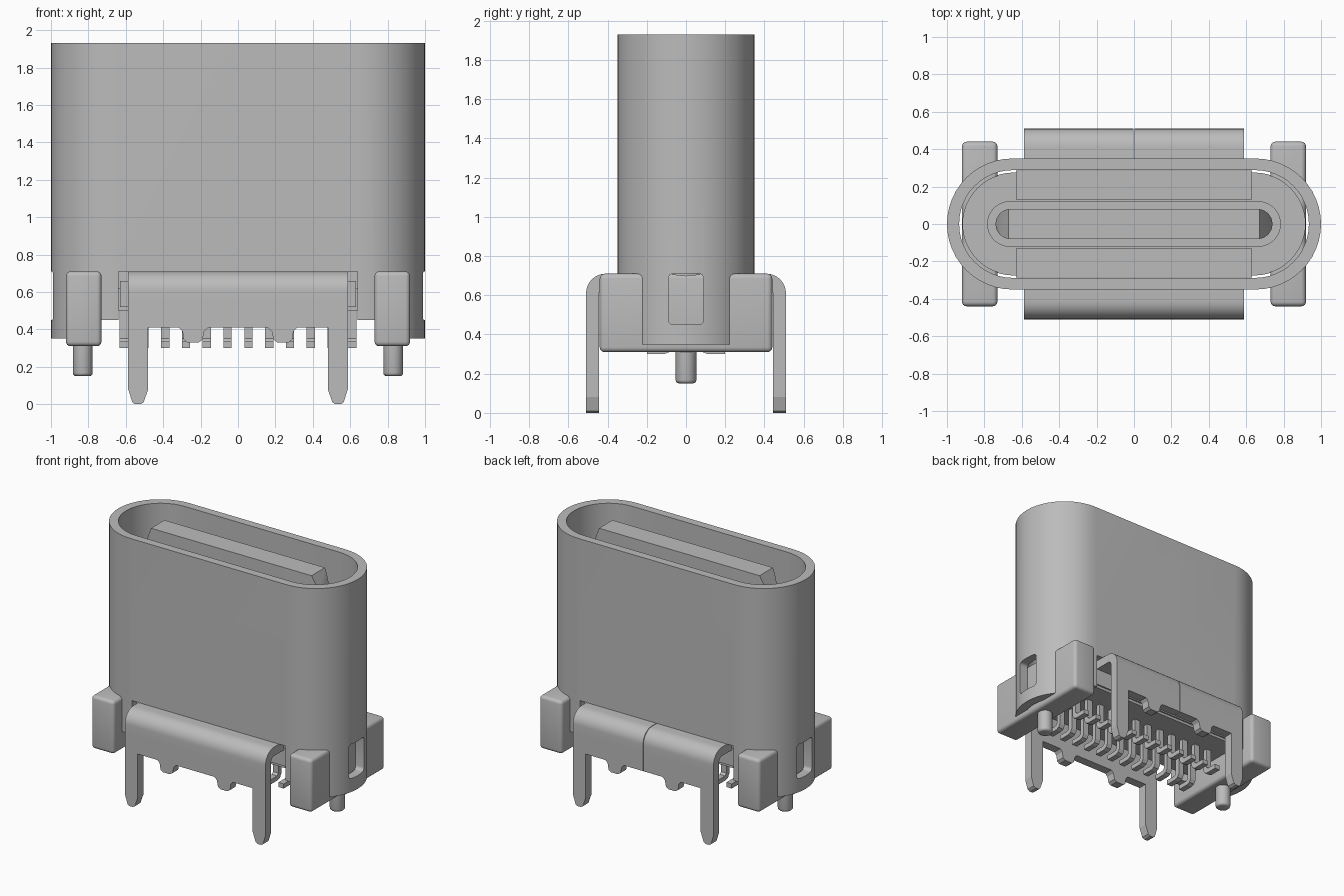
import bpy, bmesh
from math import cos, sin, pi, radians
from mathutils import Vector

if "Cube" in bpy.data.objects:
    bpy.data.objects.remove(bpy.data.objects["Cube"])

grey = bpy.data.materials.new("plain_grey")
grey.use_nodes = True
COLOUR = (0.5, 0.5, 0.5, 1)
grey.diffuse_color = COLOUR
grey.node_tree.nodes["Principled BSDF"].inputs["Base Color"].default_value = COLOUR


def finish(name, bm):
    bmesh.ops.recalc_face_normals(bm, faces=bm.faces)
    me = bpy.data.meshes.new(name)
    bm.to_mesh(me)
    bm.free()
    me.materials.append(grey)
    ob = bpy.data.objects.new(name, me)
    bpy.context.collection.objects.link(ob)
    return ob


def select(ob):
    bpy.ops.object.select_all(action='DESELECT')
    ob.select_set(True)
    bpy.context.view_layer.objects.active = ob


def smooth(ob):
    select(ob)
    bpy.ops.object.shade_smooth_by_angle(angle=radians(32))
    return ob


def prism(name, points, axis, lo, hi):
    """Extrude a 2D outline along an axis: 0 = x, 1 = y, 2 = z."""
    bm = bmesh.new()
    verts = []
    for a, b in points:
        co = [a, b]
        co.insert(axis, lo)
        verts.append(bm.verts.new(co))
    face = bm.faces.new(verts)
    new = bmesh.ops.extrude_face_region(bm, geom=[face])["geom"]
    shift = Vector((0, 0, 0))
    shift[axis] = hi - lo
    bmesh.ops.translate(bm, vec=shift, verts=[v for v in new if isinstance(v, bmesh.types.BMVert)])
    return finish(name, bm)


def rect(x0, x1, y0, y1):
    return [(x0, y0), (x1, y0), (x1, y1), (x0, y1)]


def box(name, x0, x1, y0, y1, z0, z1):
    return prism(name, rect(x0, x1, y0, y1), 2, z0, z1)


def stadium(w, r, n=24):
    right = [(w - r + r * sin(pi * i / n), -r * cos(pi * i / n)) for i in range(n + 1)]
    return right + [(-x, -y) for x, y in right]


def bevel(ob, width, segments=4):
    select(ob)
    mod = ob.modifiers.new("round", 'BEVEL')
    mod.width, mod.segments = width, segments
    bpy.ops.object.modifier_apply(modifier=mod.name)
    return smooth(ob)


def cut(ob, cutter):
    select(ob)
    mod = ob.modifiers.new("cut", 'BOOLEAN')
    mod.operation, mod.object, mod.solver = 'DIFFERENCE', cutter, 'EXACT'
    bpy.ops.object.modifier_apply(modifier=mod.name)
    bpy.data.objects.remove(cutter)


# Shell: tall open tube with relief cuts around the flanges and end windows
shell = prism("shell", stadium(1, 0.35), 2, 0.35, 1.93)
cut(shell, prism("bore", stadium(0.935, 0.288), 2, 0.2, 2.1))
cut(shell, box("lower_relief", -0.73, 0.73, -1, 1, 0.2, 0.45))
cut(shell, box("flange_relief", -0.64, 0.64, -1, 1, 0.2, 0.65))
for s in (-1, 1):
    x0, x1 = sorted((s * 0.587, s * 0.64))
    cut(shell, box("corner_slot", x0, x1, -1, 1, 0.6, 0.71))
window = box("window", -1.2, 1.2, -0.09, 0.09, 0.45, 0.71)
bm = bmesh.new()
bm.from_mesh(window.data)
edges = [e for e in bm.edges if abs(e.verts[0].co.x - e.verts[1].co.x) > 1]
bmesh.ops.bevel(bm, geom=edges, offset=0.025, segments=4, profile=0.5, affect='EDGES')
bm.to_mesh(window.data)
bm.free()
cut(shell, window)

# Interlocking seam down the back of the shell
seam = [(0.11, 2), (0.11, 1.79), (0.08, 1.76), (-0.08, 1.76), (-0.11, 1.73), (-0.11, 1.42),
        (-0.07, 1.4), (0.07, 1.46), (0.11, 1.44), (0.11, 1.14), (0.08, 1.11),
        (-0.08, 1.11), (-0.11, 1.08), (-0.11, 0.5)]
g = 0.002
cut(shell, prism("seam", [(x - g, z - g) for x, z in seam]
                 + [(x + g, z + g) for x, z in reversed(seam)], 1, 0.2, 0.5))
smooth(shell)

# Inner housing with raised side pads, collar and tongue
smooth(prism("housing", stadium(0.92, 0.275), 2, 0.5, 0.62))
for s, side in ((-1, "front"), (1, "back")):
    y0, y1 = sorted((s * 0.13, s * 0.287))
    box(side + "_pad", -0.63, 0.63, y0, y1, 0.52, 0.66)
smooth(prism("tongue_collar", stadium(0.785, 0.122), 2, 0.55, 0.9))
tongue = prism("tongue", stadium(0.74, 0.08), 2, 0.6, 1.9)
bm = bmesh.new()
bm.from_mesh(tongue.data)
for s in (-1, 1):
    bmesh.ops.bisect_plane(bm, geom=bm.verts[:] + bm.edges[:] + bm.faces[:],
                           plane_co=(s * 0.67, 0, 1.9), plane_no=(s * 0.15, 0, 0.07),
                           clear_outer=True)
    bmesh.ops.holes_fill(bm, edges=[e for e in bm.edges if e.is_boundary])
bm.to_mesh(tongue.data)
bm.free()
smooth(tongue)

# Flanges: bent lip, comb-edged plate and two tapered solder legs
R, T = 0.1, 0.067
arc = [pi / 2 * i / 8 for i in range(9)]
bend = [(0.288, 0.71)] + [(0.51 - R + R * sin(a), 0.71 - R + R * cos(a)) for a in arc]
bend += [(0.51, 0.55), (0.51 - T, 0.55)]
bend += [(0.51 - R + (R - T) * sin(a), 0.71 - R + (R - T) * cos(a)) for a in reversed(arc)]
bend += [(0.288, 0.71 - T)]
half = [(0, 0.41), (0.16, 0.41), (0.18, 0.39), (0.19, 0.345), (0.21, 0.33), (0.27, 0.33),
        (0.29, 0.345), (0.297, 0.39), (0.315, 0.41), (0.48, 0.41), (0.48, 0.08), (0.505, 0.01),
        (0.52, 0), (0.55, 0), (0.565, 0.01), (0.587, 0.08), (0.587, 0.55)]
comb = half + [(-x, z) for x, z in reversed(half[1:])]
for s, side in ((-1, "front"), (1, "back")):
    lip = prism(side + "_flange_lip", [(s * y, z) for y, z in bend], 0, -0.587, 0.587)
    y0, y1 = sorted((s * (0.51 - T), s * 0.51))
    plate = prism(side + "_flange_legs", comb, 1, y0, y1)
    if s > 0:
        cut(lip, box("split", -g, g, 0.2, 0.6, 0.2, 0.8))
        cut(plate, box("split", -g, g, 0.2, 0.6, 0.2, 0.8))
    smooth(lip)

# Side supports with locating pegs
for s, side in ((-1, "right"), (1, "left")):
    x0, x1 = sorted((s * 0.73, s * 0.92))
    block = bevel(box(side + "_support", x0, x1, -0.44, 0.44, 0.31, 0.71), 0.025)
    cut(block, prism("hollow", stadium(0.915, 0.27), 2, 0.62, 1))
    smooth(block)
    peg = [(s * 0.83 + 0.053 * cos(pi * i / 16), 0.053 * sin(pi * i / 16)) for i in range(32)]
    peg = prism(side + "_peg", peg, 2, 0.15, 0.4)
    bm = bmesh.new()
    bm.from_mesh(peg.data)
    rim = [e for e in bm.edges if all(v.co.z < 0.2 for v in e.verts)]
    bmesh.ops.bevel(bm, geom=rim, offset=0.018, segments=3, profile=0.5, affect='EDGES')
    bm.to_mesh(peg.data)
    bm.free()
    smooth(peg)

# Contact pins: two rows of bent feet below the housing
foot = [(0.2, 0.3), (0.11, 0.3), (0.085, 0.31), (0.07, 0.335), (0.07, 0.52),
        (0.105, 0.52), (0.105, 0.35), (0.12, 0.335), (0.2, 0.335)]
for s, side in ((-1, "front"), (1, "back")):
    for i in range(12):
        x = (i - 5.5) * 0.111
        prism(f"{side}_pin_{i + 1}", [(s * y, z) for y, z in foot], 0, x - 0.022, x + 0.022)
